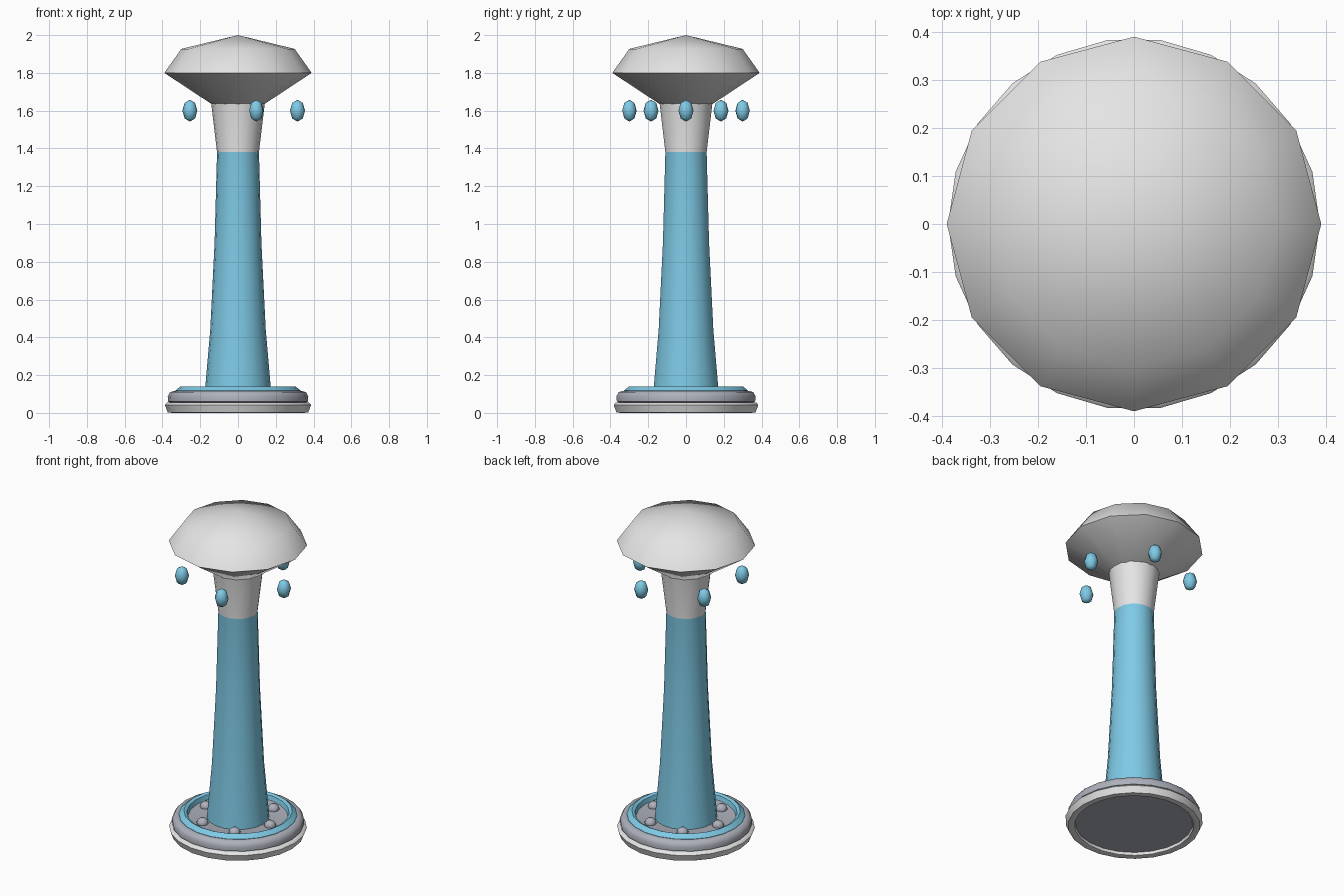
import bpy, bmesh, math

if "Cube" in bpy.data.objects:
    bpy.data.objects.remove(bpy.data.objects["Cube"])


def material(name, rgb):
    m = bpy.data.materials.new(name)
    m.diffuse_color = (*rgb, 1)
    m.use_nodes = True
    m.node_tree.nodes["Principled BSDF"].inputs["Base Color"].default_value = m.diffuse_color
    return m


WHITE = material("soft_white", (0.78, 0.78, 0.78))
BLUE = material("sky_blue", (0.21, 0.59, 0.79))
GREY = material("cool_grey", (0.42, 0.44, 0.50))


def lathe(name, profile, sides, mats, angle=50, closed=False, split_z=None):
    """Turn an (r, z) profile around z; r = 0 makes a pole."""
    bm = bmesh.new()
    rings = []
    for r, z in profile:
        if r == 0:
            rings.append([bm.verts.new((0, 0, z))] * sides)
        else:
            rings.append([bm.verts.new((r * math.cos(2 * math.pi * i / sides),
                                        r * math.sin(2 * math.pi * i / sides), z))
                          for i in range(sides)])
    pairs = list(zip(rings, rings[1:]))
    if closed:
        pairs.append((rings[-1], rings[0]))
    for a, b in pairs:
        for i in range(sides):
            j = (i + 1) % sides
            loop = list(dict.fromkeys([a[i], a[j], b[j], b[i]]))
            f = bm.faces.new(loop)
            if split_z is not None and f.calc_center_median().z > split_z:
                f.material_index = 1
    bmesh.ops.recalc_face_normals(bm, faces=bm.faces)
    me = bpy.data.meshes.new(name)
    bm.to_mesh(me)
    bm.free()
    for m in mats:
        me.materials.append(m)
    ob = bpy.data.objects.new(name, me)
    bpy.context.collection.objects.link(ob)
    bpy.ops.object.select_all(action='DESELECT')
    bpy.context.view_layer.objects.active = ob
    ob.select_set(True)
    bpy.ops.object.shade_smooth_by_angle(angle=math.radians(angle))
    return ob


def ellipsoid(name, r, h, sides, steps, mat):
    prof = [(0 if k in (0, steps) else r * math.sin(math.pi * k / steps),
             -h * math.cos(math.pi * k / steps)) for k in range(steps + 1)]
    return lathe(name, prof, sides, [mat], angle=80)


def ring_of(first, count, radius, z):
    """Place an object and its linked copies evenly in a circle."""
    for k in range(count):
        ob = first if k == 0 else first.copy()
        if k:
            bpy.context.collection.objects.link(ob)
        a = 2 * math.pi * k / count
        ob.location = (radius * math.cos(a), radius * math.sin(a), z)
        ob.rotation_euler.z = a


# Base: white foot ring, grey plate with rounded rim, blue trim ring
lathe("foot_ring", [(0.33, 0.022), (0.335, 0.004), (0.35, 0.0), (0.372, 0.003),
                    (0.387, 0.042), (0.375, 0.055), (0.33, 0.055)],
      22, [WHITE], closed=True)
lathe("base_plate", [(0, 0.02), (0.345, 0.02), (0.352, 0.052), (0.37, 0.06),
                     (0.372, 0.088), (0.36, 0.11), (0.335, 0.117),
                     (0.29, 0.105), (0, 0.105)], 22, [GREY])
lathe("trim_ring", [(0.28, 0.1), (0.332, 0.1), (0.332, 0.118), (0.305, 0.14),
                    (0.288, 0.132)], 22, [BLUE], closed=True)

# Bolts on the base plate
ring_of(ellipsoid("bolt", 0.034, 0.03, 10, 6, GREY), 6, 0.22, 0.11)

# Tapered column, blue with a white flared neck
lathe("column", [(0, 0.022), (0.183, 0.022), (0.173, 0.14), (0.147, 0.44),
                 (0.124, 0.9), (0.111, 1.38), (0.142, 1.64), (0, 1.64)],
      18, [BLUE, WHITE], split_z=1.4)

# Twelve-sided cap
lathe("cap", [(0, 1.635), (0.14, 1.635), (0.39, 1.8), (0.3, 1.927), (0, 2.0)],
      12, [WHITE], angle=60)

# Floating droplets around the neck
ring_of(ellipsoid("droplet", 0.04, 0.058, 8, 4, BLUE), 5, 0.315, 1.6)
